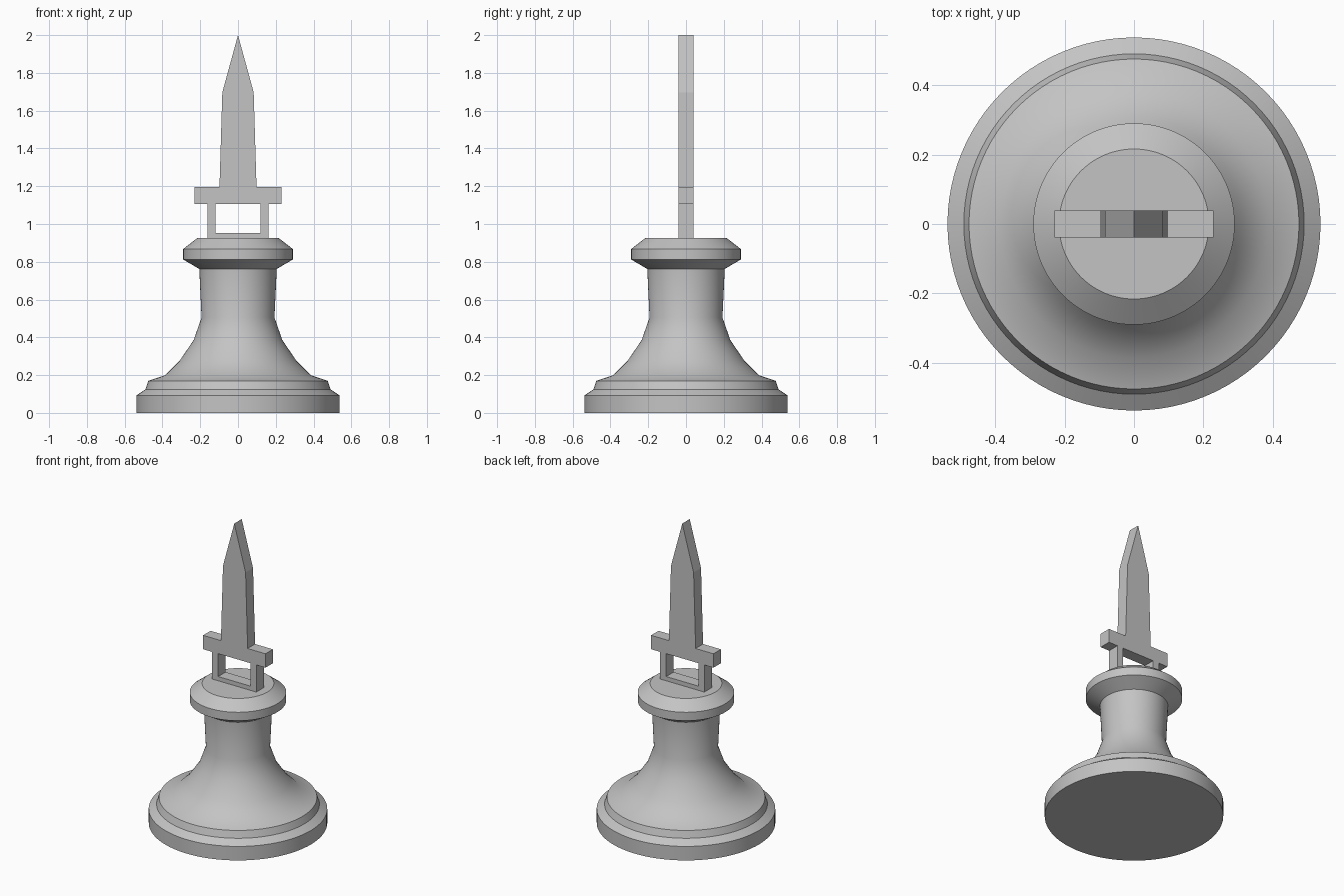
import bpy, bmesh, math

cube = bpy.data.objects.get("Cube")
if cube:
    bpy.data.objects.remove(cube, do_unlink=True)

SEGMENTS = 96
HALF_DEPTH = 0.039

grey = bpy.data.materials.new("plain grey")
grey.use_nodes = True
tone = (0.55, 0.55, 0.55, 1)
grey.diffuse_color = tone
grey.node_tree.nodes["Principled BSDF"].inputs["Base Color"].default_value = tone


def add_object(name, bm):
    bmesh.ops.recalc_face_normals(bm, faces=bm.faces)
    mesh = bpy.data.meshes.new(name)
    bm.to_mesh(mesh)
    bm.free()
    mesh.materials.append(grey)
    obj = bpy.data.objects.new(name, mesh)
    bpy.context.collection.objects.link(obj)
    return obj


def lathe(name, profile):
    """Stack rings of (radius, height), bridge them and cap both ends."""
    bm = bmesh.new()
    rings = []
    for r, z in profile:
        angles = [math.tau * i / SEGMENTS for i in range(SEGMENTS)]
        rings.append([bm.verts.new((r * math.cos(a), r * math.sin(a), z)) for a in angles])
    for low, high in zip(rings, rings[1:]):
        for i in range(SEGMENTS):
            j = (i + 1) % SEGMENTS
            bm.faces.new((low[i], low[j], high[j], high[i]))
    bm.faces.new(rings[0])
    bm.faces.new(rings[-1])
    obj = add_object(name, bm)
    bpy.ops.object.select_all(action='DESELECT')
    obj.select_set(True)
    bpy.context.view_layer.objects.active = obj
    bpy.ops.object.shade_smooth_by_angle(angle=math.radians(35))
    return obj


def plate(name, outline):
    """Extrude a front outline of (x, z) points through the sword depth."""
    bm = bmesh.new()
    face = bm.faces.new([bm.verts.new((x, -HALF_DEPTH, z)) for x, z in outline])
    grown = bmesh.ops.extrude_face_region(bm, geom=[face])["geom"]
    verts = [v for v in grown if isinstance(v, bmesh.types.BMVert)]
    bmesh.ops.translate(bm, verts=verts, vec=(0, 2 * HALF_DEPTH, 0))
    return add_object(name, bm)


def bar(name, x0, x1, z0, z1):
    return plate(name, [(x0, z0), (x1, z0), (x1, z1), (x0, z1)])


# Pedestal: stepped foot, flared body, neck and bevelled collar
lathe("pedestal", [
    (0.537, 0), (0.537, 0.093), (0.49, 0.125), (0.475, 0.17),
    (0.385, 0.2), (0.31, 0.275), (0.235, 0.385), (0.193, 0.505),
    (0.205, 0.762), (0.29, 0.812), (0.29, 0.868), (0.216, 0.925),
])

# Open grip frame
bar("grip_bottom", -0.118, 0.118, 0.925, 0.953)
for side, s in (("left", 1), ("right", -1)):
    bar("grip_post_" + side, s * 0.118, s * 0.162, 0.925, 1.105)

# Crossguard and pointed blade
bar("crossguard", -0.229, 0.229, 1.105, 1.197)
plate("blade", [(-0.098, 1.197), (0.098, 1.197), (0.083, 1.697), (0, 2), (-0.083, 1.697)])
